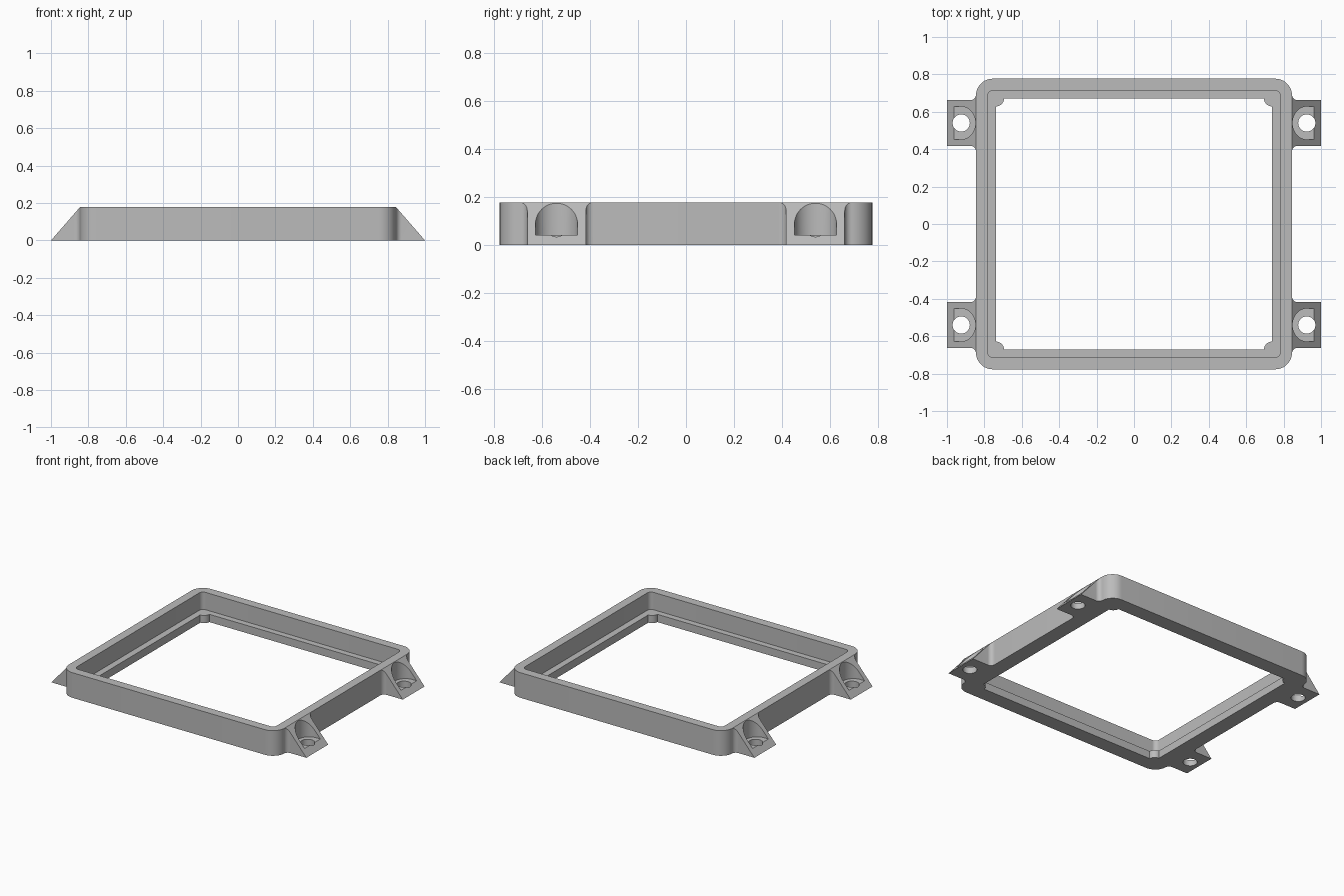
import bpy, bmesh
from math import pi, cos, sin
from mathutils import Vector

cube = bpy.data.objects.get("Cube")
if cube:
    bpy.data.objects.remove(cube, do_unlink=True)

grey = bpy.data.materials.new("plain grey")
grey.use_nodes = True
colour = (0.5, 0.5, 0.5, 1)
grey.diffuse_color = colour
grey.node_tree.nodes["Principled BSDF"].inputs["Base Color"].default_value = colour

HEIGHT, WALL_X, WALL_Y = 0.178, 0.845, 0.777
STEPS = 10


def arc(cx, cy, rx, ry, start, end, steps=STEPS):
    angles = [start + (end - start) * i / steps for i in range(steps + 1)]
    return [(cx + rx * cos(a), cy + ry * sin(a)) for a in angles]


def make_object(name, bm):
    bmesh.ops.recalc_face_normals(bm, faces=bm.faces)
    mesh = bpy.data.meshes.new(name)
    bm.to_mesh(mesh)
    bm.free()
    mesh.materials.append(grey)
    obj = bpy.data.objects.new(name, mesh)
    bpy.context.collection.objects.link(obj)
    return obj


def prism(outline, low, high):
    bm = bmesh.new()
    base = bm.faces.new([bm.verts.new((x, y, low)) for x, y in outline])
    top = bmesh.ops.extrude_face_region(bm, geom=[base])["geom"]
    verts = [v for v in top if isinstance(v, bmesh.types.BMVert)]
    bmesh.ops.translate(bm, verts=verts, vec=(0, 0, high - low))
    return bm


def activate(obj):
    bpy.ops.object.select_all(action="DESELECT")
    obj.select_set(True)
    bpy.context.view_layer.objects.active = obj


def smooth(obj):
    activate(obj)
    bpy.ops.object.shade_smooth_by_angle(angle=pi / 6)


def cut(obj, outline, low, high):
    cutter = make_object("cutter", prism(outline, low, high))
    mod = obj.modifiers.new("cut", "BOOLEAN")
    mod.object, mod.operation, mod.solver = cutter, "DIFFERENCE", "EXACT"
    activate(obj)
    bpy.ops.object.modifier_apply(modifier=mod.name)
    bpy.data.objects.remove(cutter, do_unlink=True)


# Rounded rectangle; with bumps, each corner bulges into the opening instead
def rectangle(x, y, r, bumps=False):
    points = []
    for k, (sx, sy) in enumerate([(1, 1), (-1, 1), (-1, -1), (1, -1)]):
        a = k * pi / 2
        if bumps:
            points += arc(sx * x, sy * y, r, r, a + 1.5 * pi, a + pi)
        else:
            points += arc(sx * (x - r), sy * (y - r), r, r, a, a + pi / 2)
    return points


# Frame: closed section of rounded loops with an inner ledge
opening = rectangle(0.737, 0.671, 0.042, bumps=True)
outer = rectangle(WALL_X, WALL_Y, 0.09)
inner = rectangle(0.783, 0.714, 0.03)
LEDGE = 0.055
section = [(outer, 0), (outer, HEIGHT), (inner, HEIGHT),
           (inner, LEDGE), (opening, LEDGE), (opening, 0)]
bm = bmesh.new()
rings = [[bm.verts.new((x, y, z)) for x, y in loop] for loop, z in section]
for a, b in zip(rings, rings[1:] + rings[:1]):
    for i in range(len(a)):
        j = (i + 1) % len(a)
        bm.faces.new((a[i], a[j], b[j], b[i]))
smooth(make_object("frame", bm))

# Mounting tab: filleted outline, sloped from the wall top to the ground
TAB_Y, HALF, FILLET = 0.54, 0.122, 0.03
lower = arc(WALL_X + FILLET, TAB_Y - HALF - FILLET, FILLET, FILLET, pi, pi / 2)
upper = [(x, 2 * TAB_Y - y) for x, y in reversed(lower)]
outline = lower + [(1, TAB_Y - HALF), (1, TAB_Y + HALF)] + upper
bm = prism(outline, 0, HEIGHT)
cutting = bmesh.ops.bisect_plane(
    bm, geom=bm.verts[:] + bm.edges[:] + bm.faces[:], dist=1e-5,
    plane_co=(1, 0, 0), plane_no=Vector((HEIGHT, 0, 1 - WALL_X)), clear_outer=True)
rim = [e for e in bm.edges if e.is_boundary]
bmesh.ops.holes_fill(bm, edges=rim, sides=0)
bmesh.ops.remove_doubles(bm, verts=bm.verts, dist=1e-4)
tab = make_object("mounting_tabs", bm)

# Screw seat with a round back, and the screw hole
HOLE_X = 0.924
seat = arc(HOLE_X, TAB_Y, 0.076, 0.088, pi / 2, 1.5 * pi, 24)
cut(tab, seat + [(1.1, TAB_Y - 0.088), (1.1, TAB_Y + 0.088)], 0.043, 0.3)
cut(tab, arc(HOLE_X, TAB_Y, 0.046, 0.046, 0, 2 * pi, 32)[:-1], -0.1, 0.15)
smooth(tab)
mirror = tab.modifiers.new("four tabs", "MIRROR")
mirror.use_axis = (True, True, False)
mirror.use_mirror_merge = False
